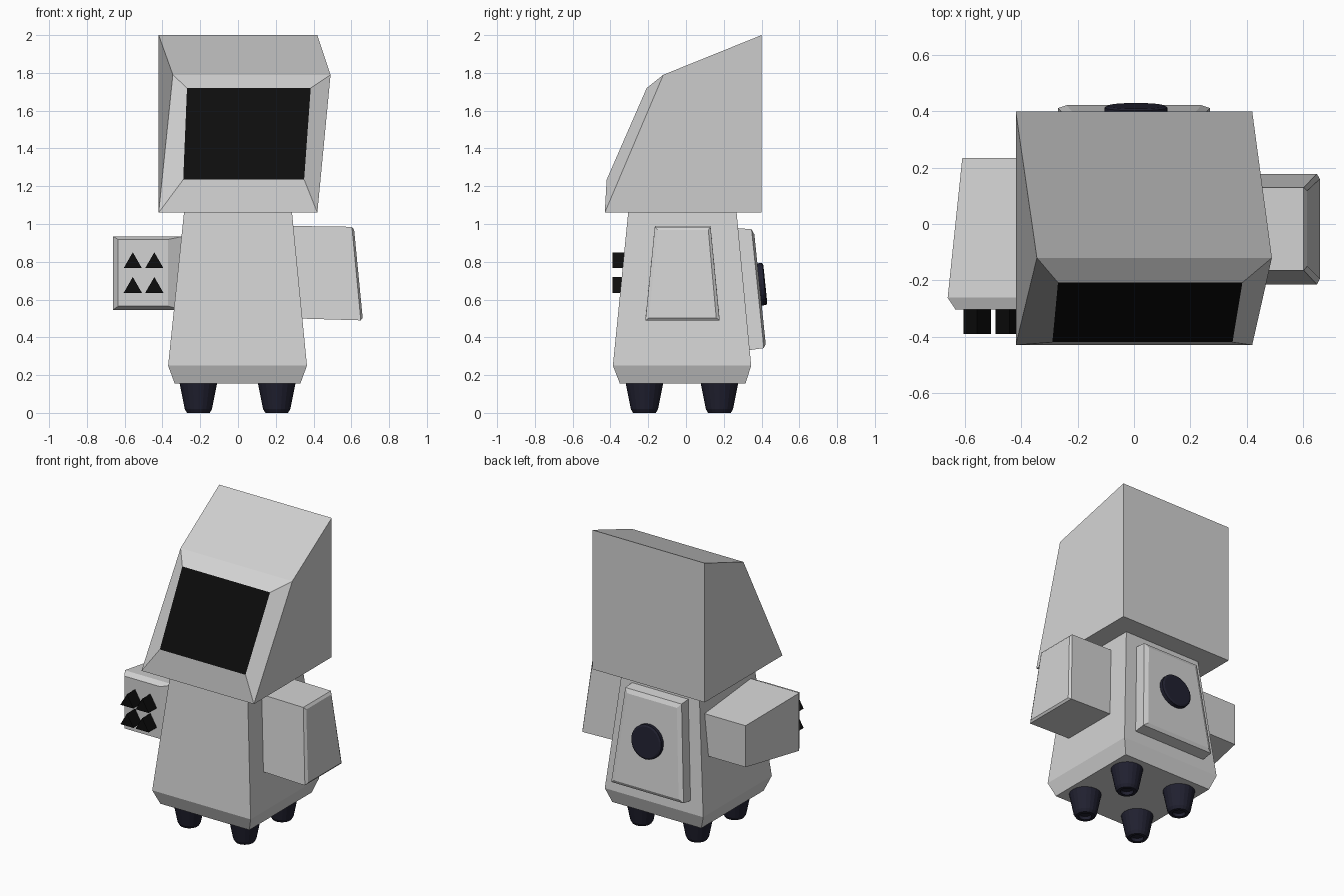
import bpy, bmesh, math
from mathutils import Matrix, Vector

if "Cube" in bpy.data.objects:
    bpy.data.objects.remove(bpy.data.objects["Cube"])


def material(name, r, g, b):
    m = bpy.data.materials.new(name)
    m.diffuse_color = (r, g, b, 1)
    m.use_nodes = True
    m.node_tree.nodes["Principled BSDF"].inputs["Base Color"].default_value = m.diffuse_color
    return m


GREY = material("light grey", 0.65, 0.65, 0.65)
NAVY = material("dark navy", 0.015, 0.015, 0.03)
BLACK = material("black", 0.004, 0.004, 0.004)


def finish(name, bm, *mats):
    bmesh.ops.recalc_face_normals(bm, faces=bm.faces)
    me = bpy.data.meshes.new(name)
    bm.to_mesh(me)
    bm.free()
    for m in mats:
        me.materials.append(m)
    ob = bpy.data.objects.new(name, me)
    bpy.context.collection.objects.link(ob)
    return ob


def loft(name, rings, *mats, last_mat=0):
    """Join rings of points into a closed solid; the last cap may be another colour."""
    bm = bmesh.new()
    loops = [[bm.verts.new(p) for p in r] for r in rings]
    for a, b in zip(loops, loops[1:]):
        for i in range(len(a)):
            j = (i + 1) % len(a)
            bm.faces.new((a[i], a[j], b[j], b[i]))
    bm.faces.new(loops[0])
    bm.faces.new(loops[-1]).material_index = last_mat
    return finish(name, bm, *mats)


def rect_z(x0, x1, y0, y1, z):
    return [(x0, y0, z), (x1, y0, z), (x1, y1, z), (x0, y1, z)]


def rect_y(x0, x1, z0, z1, y):
    return [(x0, y, z0), (x1, y, z0), (x1, y, z1), (x0, y, z1)]


def turned(name, profile, sides, mat, place):
    """Round part from (radius, height) pairs, moved by a matrix."""
    rings = [[place @ Vector((r * math.sin(2 * math.pi * i / sides),
                              r * math.cos(2 * math.pi * i / sides), h))
              for i in range(sides)] for r, h in profile]
    ob = loft(name, rings, mat)
    return ob


# Head: leaning hood, with a raised face frame and dark screen
loft("head", [
    rect_y(-0.42, 0.42, 1.06, 2.0, 0.40),
    [(-0.42, -0.43, 1.06), (0.42, -0.43, 1.06), (0.49, -0.12, 1.79), (-0.345, -0.12, 1.79)],
    [(-0.29, -0.42, 1.235), (0.35, -0.42, 1.235), (0.385, -0.208, 1.72), (-0.27, -0.208, 1.72)],
], GREY, BLACK, last_mat=1)

# Body: tapered block with a chamfered base
loft("body", [
    rect_z(-0.335, 0.33, -0.35, 0.315, 0.155),
    rect_z(-0.37, 0.365, -0.387, 0.345, 0.25),
    rect_z(-0.285, 0.285, -0.305, 0.267, 1.07),
], GREY)


# Right arm: tapered pod with a narrow chamfer round its outer face
def pod_ring(top, bottom):
    (xt, yt0, yt1, zt), (xb, yb0, yb1, zb) = top, bottom
    return [(xb, yb0, zb), (xb, yb1, zb), (xt, yt1, zt), (xt, yt0, zt)]


loft("right_arm", [
    pod_ring((0.26, -0.165, 0.13, 0.99), (0.31, -0.215, 0.178, 0.5)),
    pod_ring((0.603, -0.165, 0.13, 0.985), (0.65, -0.215, 0.178, 0.49)),
    pod_ring((0.615, -0.15, 0.118, 0.968), (0.66, -0.195, 0.16, 0.503)),
], GREY)

# Left arm: launcher box, chamfered at the front and narrowing to the rear
loft("left_arm", [
    rect_y(-0.61, -0.27, 0.61, 0.89, 0.235),
    rect_y(-0.662, -0.29, 0.545, 0.935, -0.262),
    rect_y(-0.635, -0.37, 0.565, 0.918, -0.303),
], GREY)

# Launcher barrels: four three-sided spikes
for x in (-0.557, -0.443):
    for z in (0.663, 0.794):
        turned("launcher_barrel", [(0.056, -0.30), (0.056, -0.39)], 3, BLACK,
               Matrix(((1, 0, 0, x), (0, 0, 1, 0), (0, 1, 0, z), (0, 0, 0, 1))))


# Back panel: trapezoid plate parallel to the sloping back
def panel_ring(wt, yt, zt, wb, yb, zb):
    return [(-wb, yb, zb), (wb, yb, zb), (wt, yt, zt), (-wt, yt, zt)]


loft("back_panel", [
    panel_ring(0.21, 0.25, 0.98, 0.27, 0.32, 0.33),
    panel_ring(0.21, 0.347, 0.972, 0.27, 0.412, 0.343),
    panel_ring(0.185, 0.362, 0.945, 0.24, 0.422, 0.365),
], GREY)

# Back disc lying on the panel
tilt = math.radians(-90) + math.atan(0.103)
turned("back_disc", [(0.112, -0.02), (0.112, 0.026), (0.1, 0.032)], 24, NAVY,
       Matrix.Translation((0.007, 0.388, 0.68)) @ Matrix.Rotation(tilt, 4, 'X'))

# Feet: four short tapered pegs with a hollow tip
for x in (-0.21, 0.205):
    for y in (-0.22, 0.177):
        turned("foot", [(0.1, 0.16), (0.072, 0.02), (0.06, 0.0), (0.04, 0.0), (0.036, 0.02)],
               20, NAVY, Matrix.Translation((x, y, 0)))
